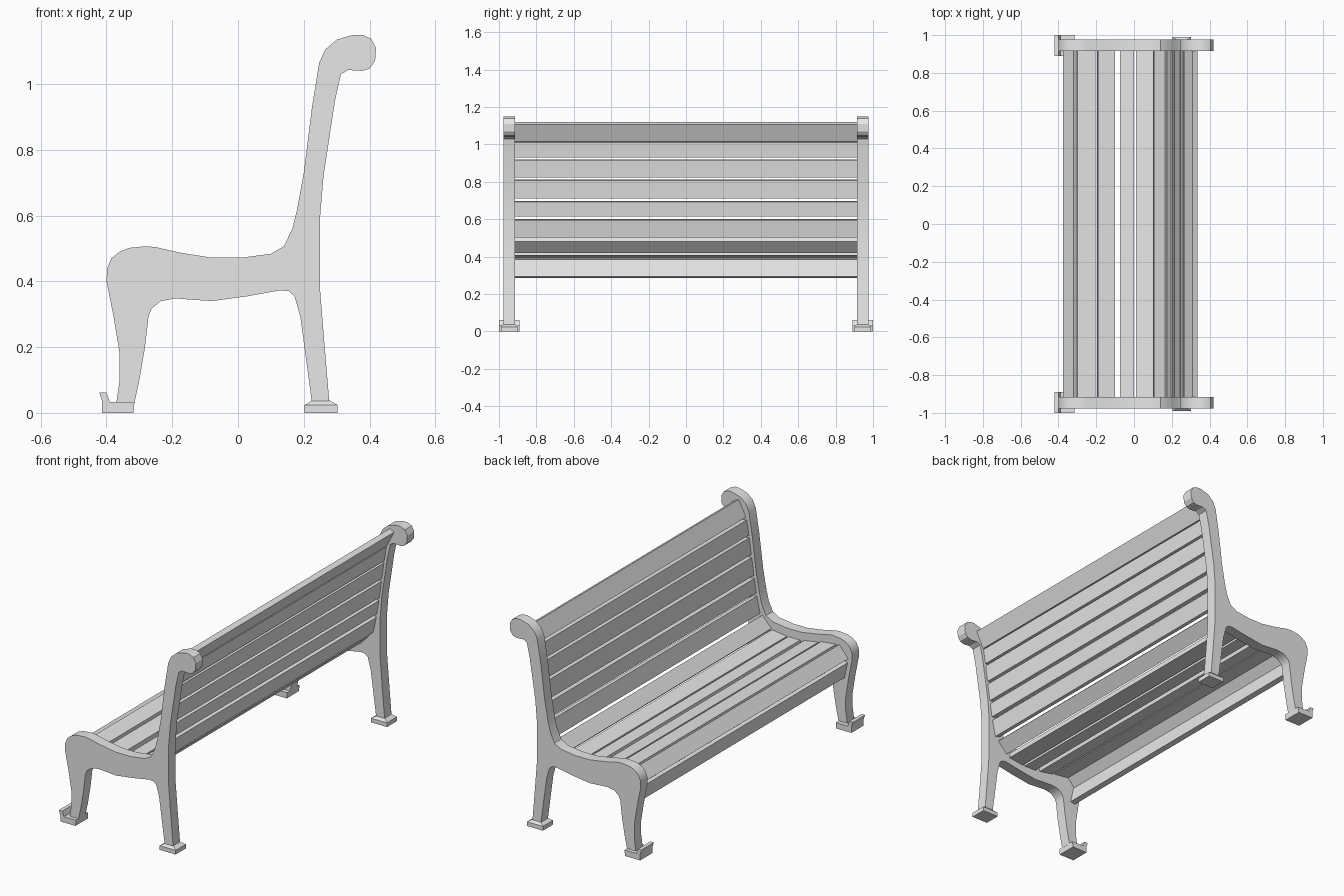
import bpy
import bmesh
from math import radians
from mathutils import Vector

cube = bpy.data.objects.get("Cube")
if cube:
    bpy.data.objects.remove(cube, do_unlink=True)

GREY = (0.8, 0.8, 0.8, 1.0)
material = bpy.data.materials.new("light grey")
material.use_nodes = True
material.diffuse_color = GREY
material.node_tree.nodes["Principled BSDF"].inputs["Base Color"].default_value = GREY


def add_object(name, bm, smooth=False):
    """Turn a bmesh into a named, coloured object."""
    bmesh.ops.recalc_face_normals(bm, faces=bm.faces)
    mesh = bpy.data.meshes.new(name)
    bm.to_mesh(mesh)
    bm.free()
    mesh.materials.append(material)
    obj = bpy.data.objects.new(name, mesh)
    bpy.context.collection.objects.link(obj)
    if smooth:
        bpy.ops.object.select_all(action='DESELECT')
        bpy.context.view_layer.objects.active = obj
        obj.select_set(True)
        bpy.ops.object.shade_smooth_by_angle(angle=radians(30))
    return obj


def extrude_profile(name, profile, y_start, y_end, smooth=False):
    """Extrude an (x, z) outline along y."""
    bm = bmesh.new()
    face = bm.faces.new([bm.verts.new((x, y_start, z)) for x, z in profile])
    result = bmesh.ops.extrude_face_region(bm, geom=[face])
    moved = [g for g in result["geom"] if isinstance(g, bmesh.types.BMVert)]
    bmesh.ops.translate(bm, verts=moved, vec=(0, y_end - y_start, 0))
    return add_object(name, bm, smooth)


def add_slat(name, start, end, thickness=0.03):
    """Plank whose visible face runs from start to end; thickness goes inward."""
    a, b = Vector(start), Vector(end)
    along = (b - a).normalized()
    inward = Vector((along.y, -along.x)) * thickness
    extrude_profile(name, [a, b, b + inward, a + inward], -0.92, 0.92)


def add_rear_foot(name, y):
    """Flat block with a sloped upper rim."""
    bm = bmesh.new()
    bmesh.ops.create_cube(bm, size=1)
    bmesh.ops.scale(bm, vec=(0.1, 0.09, 0.024), verts=bm.verts)
    bmesh.ops.translate(bm, vec=(0.253, y, 0.012), verts=bm.verts)
    top = max(bm.faces, key=lambda f: f.calc_center_median().z)
    rim = bmesh.ops.extrude_face_region(bm, geom=[top])
    verts = [g for g in rim["geom"] if isinstance(g, bmesh.types.BMVert)]
    bm.faces.remove(top)
    for v in verts:
        v.co.x = 0.253 + (v.co.x - 0.253) * 0.56
        v.co.y = y + (v.co.y - y) * 0.7
        v.co.z += 0.013
    add_object(name, bm)


# Side frame outline: front leg, seat rail, backrest scroll, rear leg, underside
frame = [
    (-.37, .03), (-.36, .1), (-.36, .18), (-.378, .29), (-.4, .4), (-.398, .44),
    (-.385, .47), (-.36, .49), (-.33, .502), (-.28, .507), (-.25, .504),
    (-.18, .488), (-.08, .472), (.01, .472), (.1, .484), (.14, .507),
    (.165, .56), (.18, .62), (.2, .73), (.225, .93), (.247, 1.065),
    (.265, 1.105), (.3, 1.135), (.35, 1.15), (.378, 1.15), (.405, 1.138),
    (.42, 1.11), (.417, 1.07), (.4, 1.047), (.377, 1.04), (.335, 1.043),
    (.313, 1.03), (.295, .95), (.26, .72), (.25, .6), (.25, .37), (.262, .22),
    (.278, .03), (.225, .03), (.19, .29), (.172, .355), (.155, .37),
    (.13, .373), (.03, .355), (-.08, .34), (-.19, .348), (-.235, .34),
    (-.262, .318), (-.272, .295), (-.283, .2), (-.3, .1), (-.315, .03),
]

# Front foot outline with upturned toe
front_foot = [(-.413, 0), (-.413, .035), (-.422, .062), (-.4, .062),
              (-.39, .033), (-.315, .033), (-.318, 0)]

for side, sign in (("left", 1), ("right", -1)):
    extrude_profile(f"side_frame_{side}", frame, sign * 0.915, sign * 0.977, True)
    extrude_profile(f"front_foot_{side}", front_foot, sign * 0.89, sign)
    add_rear_foot(f"rear_foot_{side}", sign * 0.945)

# Seat planks, from the front apron to the upturned rear plank
seat = [
    ((-.352, .287), (-.372, .377)),
    ((-.375, .4), (-.32, .467)),
    ((-.3, .463), (-.205, .452)),
    ((-.19, .446), (-.1, .43)),
    ((-.075, .426), (0, .425)),
    ((.01, .425), (.102, .437)),
    ((.105, .443), (.163, .503)),
]
for i, (start, end) in enumerate(seat):
    add_slat("seat_apron" if i == 0 else f"seat_slat_{i}", start, end)

# Backrest planks, from the bottom up to the tilted head plank
back = [
    ((.176, .51), (.197, .602)),
    ((.2, .62), (.212, .698)),
    ((.215, .715), (.229, .812)),
    ((.231, .828), (.244, .92)),
    ((.246, .934), (.26, 1.016)),
    ((.265, 1.03), (.31, 1.12)),
]
for i, (start, end) in enumerate(back):
    add_slat(f"back_slat_{i + 1}", start, end)
